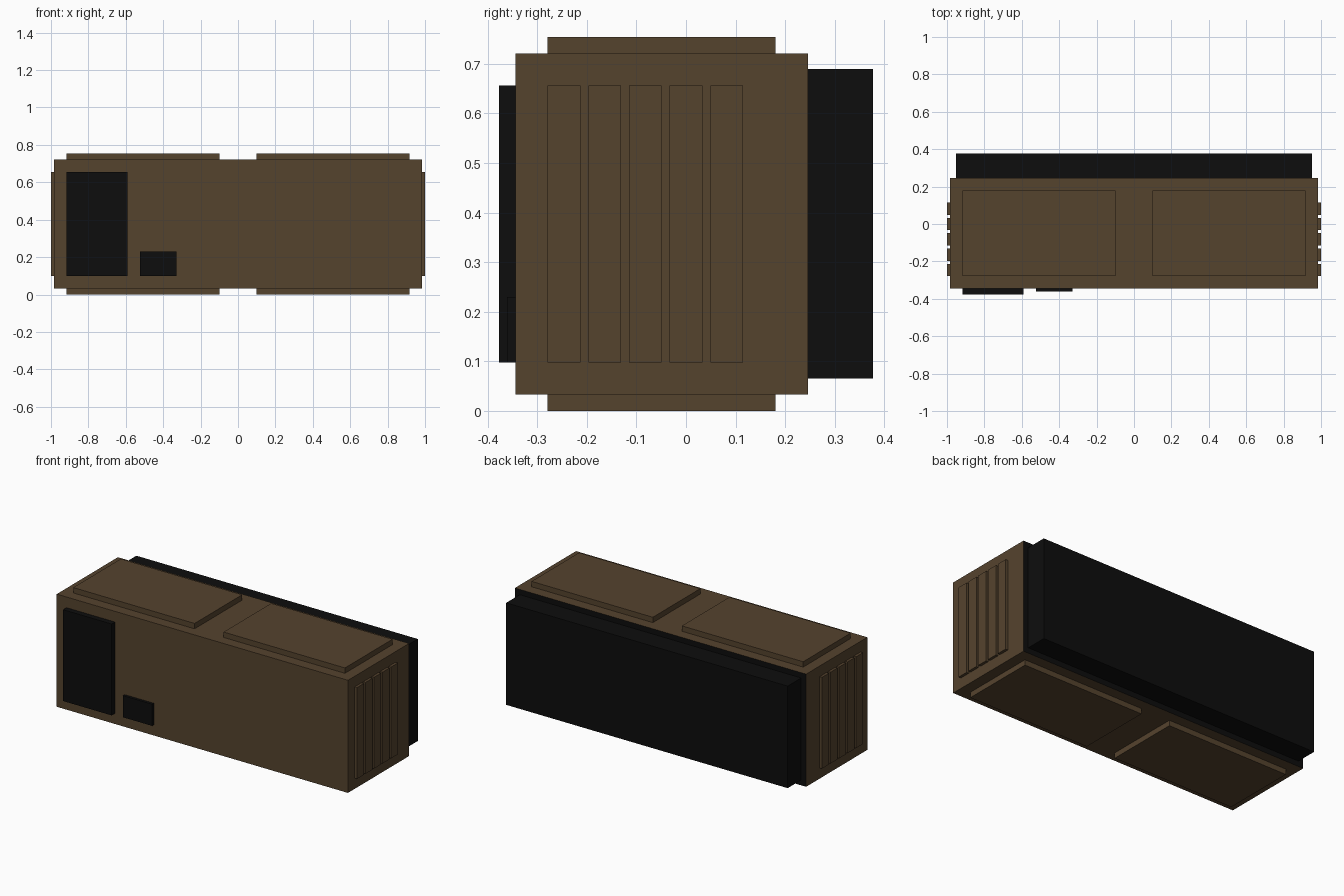
import bpy, bmesh
from mathutils import Vector

if "Cube" in bpy.data.objects:
    bpy.data.objects.remove(bpy.data.objects["Cube"])


def material(name, rgb):
    m = bpy.data.materials.new(name)
    m.diffuse_color = (*rgb, 1)
    m.use_nodes = True
    m.node_tree.nodes["Principled BSDF"].inputs["Base Color"].default_value = m.diffuse_color
    return m


brown = material("brown_casing", (0.091, 0.056, 0.027))
black = material("black_panel", (0.004, 0.004, 0.004))


def box(name, xr, yr, zr, *mats):
    """Box spanning the given x, y and z ranges."""
    lo, hi = Vector((xr[0], yr[0], zr[0])), Vector((xr[1], yr[1], zr[1]))
    bm = bmesh.new()
    bmesh.ops.create_cube(bm, size=1)
    bmesh.ops.scale(bm, vec=hi - lo, verts=bm.verts)
    bmesh.ops.translate(bm, vec=(lo + hi) / 2, verts=bm.verts)
    me = bpy.data.meshes.new(name)
    bm.to_mesh(me)
    bm.free()
    for m in mats:
        me.materials.append(m)
    ob = bpy.data.objects.new(name, me)
    bpy.context.collection.objects.link(ob)
    return ob


# Main casing, with its rear face black
casing = box("casing", (-0.984, 0.984), (-0.344, 0.246), (0.033, 0.721), brown, black)
for p in casing.data.polygons:
    if p.normal.y > 0.5:
        p.material_index = 1

# Stepped rear block
box("rear_block", (-0.951, 0.951), (0.246, 0.377), (0.066, 0.689), black)

# Front panels
box("front_large_panel", (-0.918, -0.59), (-0.377, -0.344), (0.098, 0.656), black)
box("front_small_panel", (-0.525, -0.328), (-0.361, -0.344), (0.098, 0.23), black)

for side, s in (("left", -1), ("right", 1)):
    # Raised plates on top and bottom
    px = sorted((s * 0.098, s * 0.918))
    box(f"top_plate_{side}", px, (-0.279, 0.18), (0.721, 0.754), brown)
    box(f"bottom_plate_{side}", px, (-0.279, 0.18), (0.0, 0.033), brown)
    # Vertical ribs on each end
    rx = sorted((s * 0.984, s * 1.0))
    for i in range(5):
        y = -0.279 + i * 0.082
        box(f"{side}_rib_{i + 1}", rx, (y, y + 0.066), (0.098, 0.656), brown)
